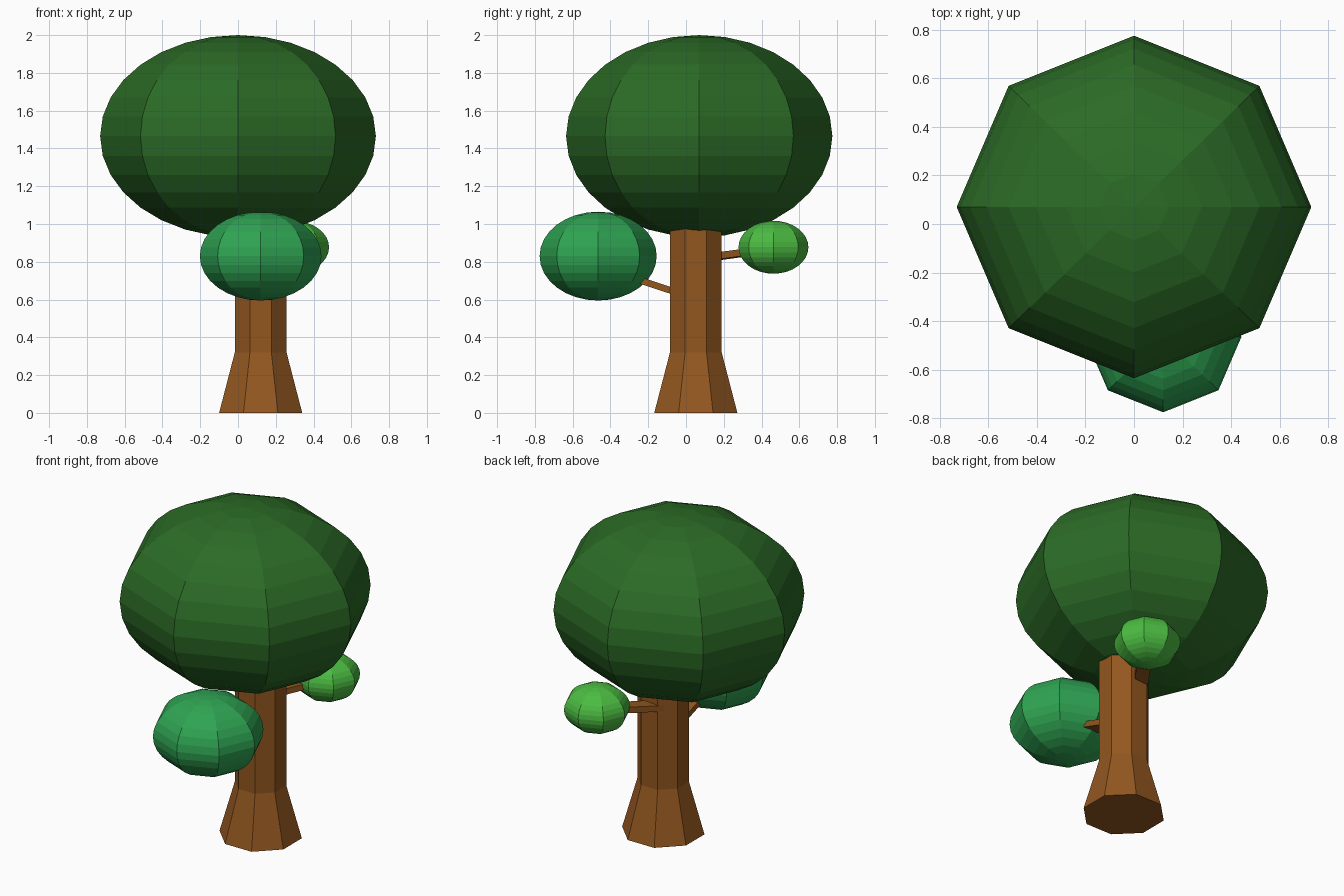
import bpy, bmesh, math
from mathutils import Vector, Matrix

if "Cube" in bpy.data.objects:
    bpy.data.objects.remove(bpy.data.objects["Cube"])


def material(name, rgb):
    m = bpy.data.materials.new(name)
    m.diffuse_color = (*rgb, 1)
    m.use_nodes = True
    m.node_tree.nodes["Principled BSDF"].inputs["Base Color"].default_value = m.diffuse_color
    return m


def add_object(name, bm, mat):
    bmesh.ops.recalc_face_normals(bm, faces=bm.faces)
    me = bpy.data.meshes.new(name)
    bm.to_mesh(me)
    bm.free()
    me.materials.append(mat)
    ob = bpy.data.objects.new(name, me)
    bpy.context.collection.objects.link(ob)
    return ob


def foliage(name, centre, radii, mat):
    bm = bmesh.new()
    bmesh.ops.create_uvsphere(bm, u_segments=8, v_segments=16, radius=1,
                              matrix=Matrix.Translation(centre) @ Matrix.Diagonal((*radii, 1)))
    return add_object(name, bm, mat)


def branch(name, start, end, width, thick, mat):
    a, b = Vector(start), Vector(end)
    d = b - a
    bm = bmesh.new()
    rot = d.to_track_quat('Y', 'Z').to_matrix().to_4x4()
    bmesh.ops.create_cube(bm, size=1, matrix=Matrix.Translation((a + b) / 2) @ rot
                          @ Matrix.Diagonal((width, d.length, thick, 1)))
    return add_object(name, bm, mat)


bark = material("bark", (0.29, 0.095, 0.014))
dark = material("dark_green", (0.024, 0.145, 0.019))
teal = material("blue_green", (0.028, 0.37, 0.085))
light = material("light_green", (0.07, 0.5, 0.053))

# Eight-sided trunk with flared foot, flats facing the axes
bm = bmesh.new()
rings = []
for apothem, z in ((0.22, 0), (0.137, 0.32), (0.137, 1.0)):
    r = apothem / math.cos(math.pi / 8)
    rings.append([bm.verts.new((0.12 + r * math.cos((i + 0.5) * math.pi / 4),
                                0.052 + r * math.sin((i + 0.5) * math.pi / 4), z))
                  for i in range(8)])
for lo, hi in zip(rings, rings[1:]):
    for i in range(8):
        j = (i + 1) % 8
        bm.faces.new((lo[i], lo[j], hi[j], hi[i]))
bm.faces.new(rings[0][::-1])
bm.faces.new(rings[-1])
add_object("trunk", bm, bark)

# Foliage masses
foliage("crown", (0, 0.07, 1.465), (0.73, 0.705, 0.535), dark)
foliage("front_foliage", (0.12, -0.465, 0.83), (0.322, 0.31, 0.235), teal)
foliage("back_foliage", (0.29, 0.463, 0.877), (0.192, 0.185, 0.14), light)

# Flat side branches
branch("front_branch", (0.12, -0.04, 0.635), (0.12, -0.36, 0.74), 0.10, 0.035, bark)
branch("back_branch", (0.07, 0.14, 0.825), (0.25, 0.40, 0.86), 0.08, 0.037, bark)
